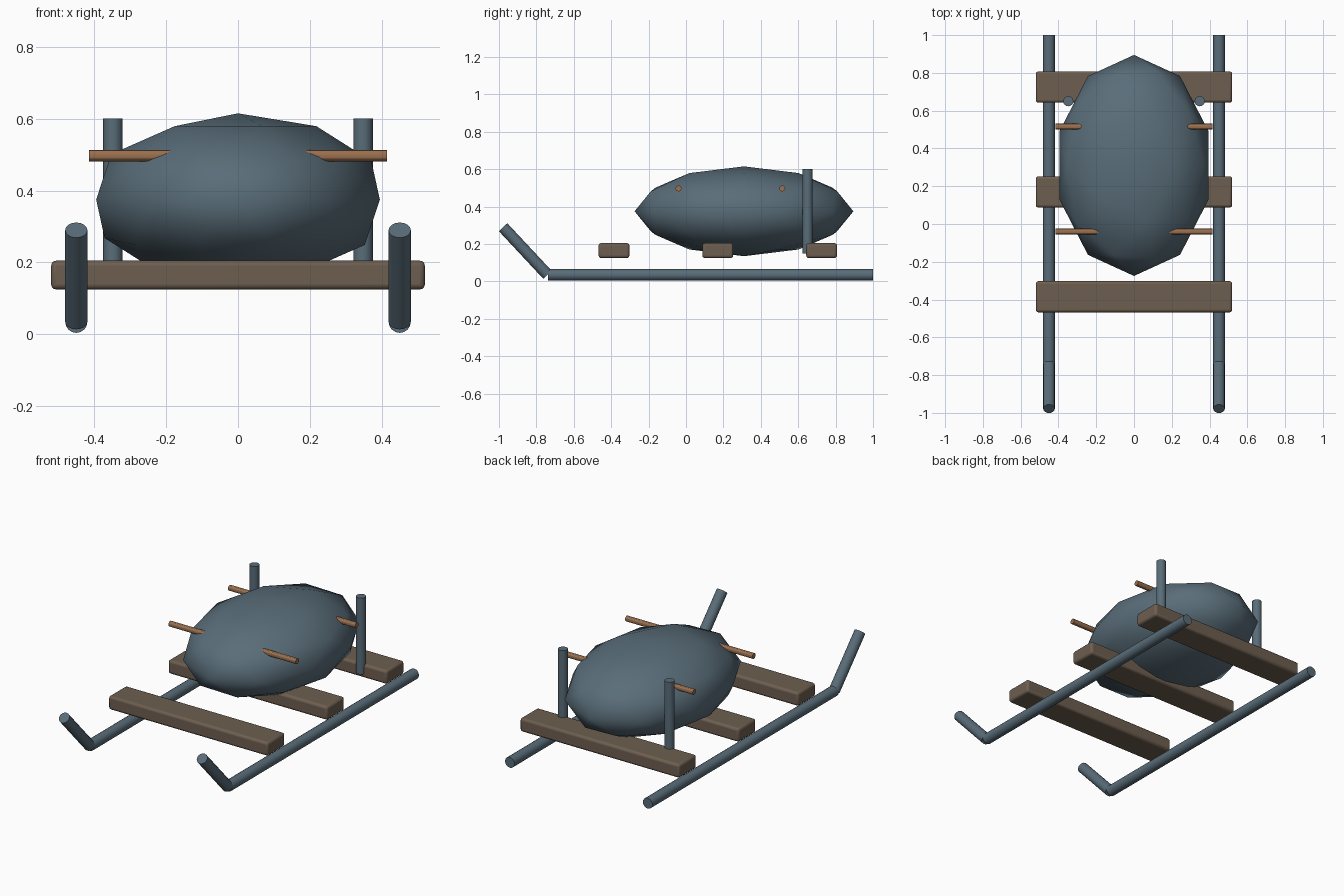
import bpy
from mathutils import Vector

if "Cube" in bpy.data.objects:
    bpy.data.objects.remove(bpy.data.objects["Cube"], do_unlink=True)


def material(name, color):
    mat = bpy.data.materials.new(name)
    mat.use_nodes = True
    mat.diffuse_color = (*color, 1)
    mat.node_tree.nodes["Principled BSDF"].inputs["Base Color"].default_value = (*color, 1)
    return mat


steel = material("blue grey", (0.1, 0.152, 0.19))
wood = material("dark wood", (0.155, 0.113, 0.08))
peg_wood = material("light wood", (0.33, 0.165, 0.08))


def finish(name, mat):
    obj = bpy.context.object
    obj.name = name
    obj.data.materials.append(mat)
    return obj


def rod(name, start, end, radius, mat, sides=16):
    """Capped cylinder between two points."""
    start, end = Vector(start), Vector(end)
    axis = end - start
    bpy.ops.mesh.primitive_cylinder_add(
        vertices=sides, radius=radius, depth=axis.length, location=(start + end) / 2,
        rotation=axis.to_track_quat("Z", "Y").to_euler())
    obj = finish(name, mat)
    bpy.ops.object.shade_smooth_by_angle()
    return obj


# Runners, upturned tips and rear posts on both sides
for side, sign in (("left", 1), ("right", -1)):
    x = 0.45 * sign
    rod(side + "_runner", (x, -0.738, 0.035), (x, 1, 0.035), 0.031, steel)
    rod(side + "_runner_tip", (x, -0.74, 0.035), (x, -0.978, 0.29), 0.031, steel)
    rod(side + "_rear_post", (0.348 * sign, 0.65, 0.15), (0.348 * sign, 0.65, 0.6), 0.027, steel)

# Rounded cross slats
for name, y in (("front", -0.385), ("middle", 0.17), ("rear", 0.725)):
    bpy.ops.mesh.primitive_cube_add(size=1, location=(0, y, 0.165))
    slat = finish(name + "_slat", wood)
    slat.scale = (1.04, 0.165, 0.08)
    bpy.ops.object.transform_apply(location=False, rotation=False, scale=True)
    bevel = slat.modifiers.new("rounded_edges", "BEVEL")
    bevel.width = 0.014
    bevel.segments = 3
    bpy.ops.object.shade_smooth_by_angle()

# Faceted bundle
bpy.ops.mesh.primitive_ico_sphere_add(subdivisions=2, radius=1, location=(0, 0.31, 0.375))
bundle = finish("bundle", steel)
bundle.scale = (0.415, 0.585, 0.24)
bpy.ops.object.transform_apply(location=False, rotation=False, scale=True)
bpy.ops.object.shade_smooth()

# Pegs through the bundle
for name, y in (("front", -0.04), ("rear", 0.515)):
    rod(name + "_peg", (-0.415, y, 0.497), (0.415, y, 0.497), 0.016, peg_wood, 12)
